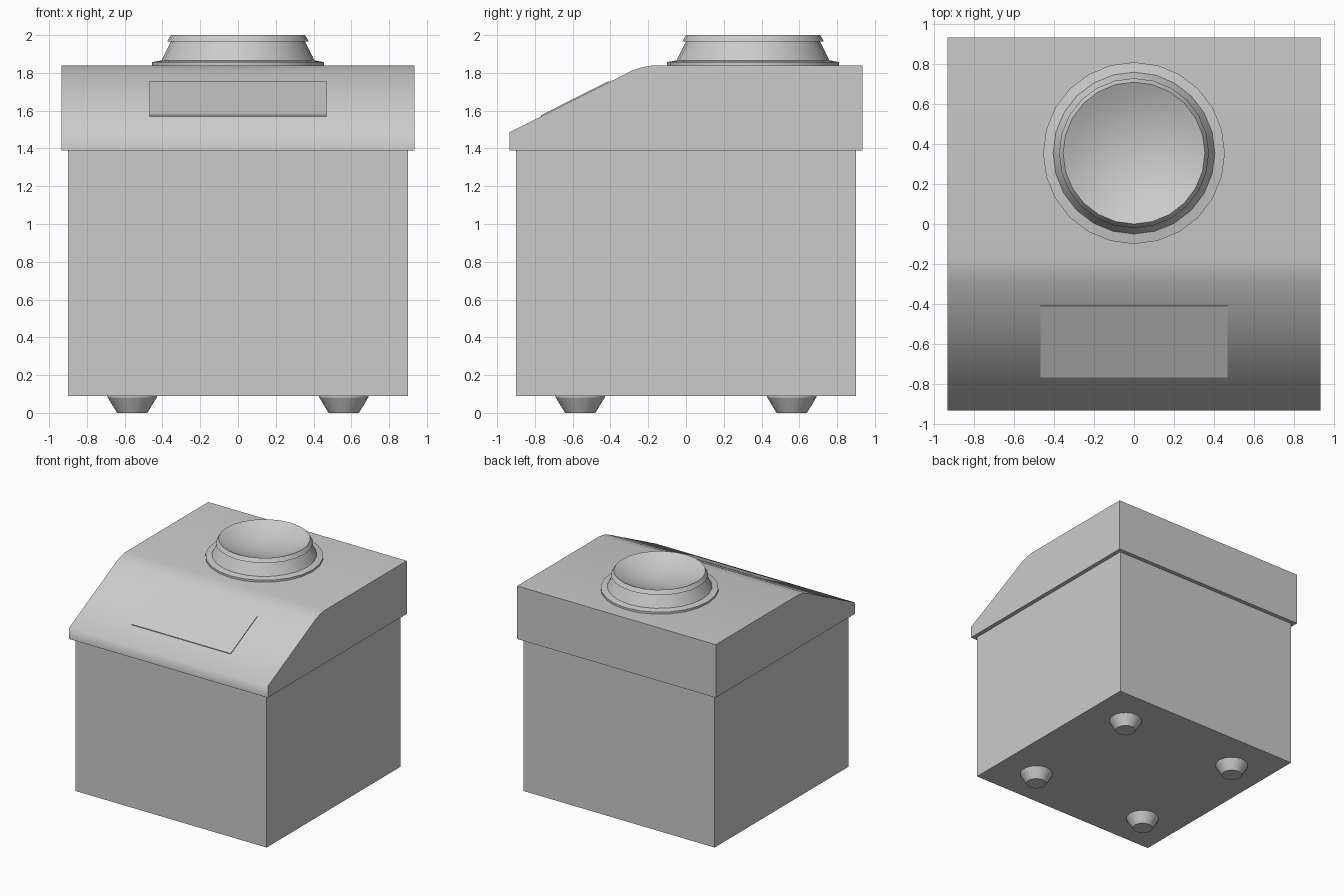
import bpy, bmesh, math

if "Cube" in bpy.data.objects:
    bpy.data.objects.remove(bpy.data.objects["Cube"])


def finish(name, bm, angle=30):
    bmesh.ops.recalc_face_normals(bm, faces=bm.faces)
    mesh = bpy.data.meshes.new(name)
    bm.to_mesh(mesh)
    bm.free()
    ob = bpy.data.objects.new(name, mesh)
    bpy.context.collection.objects.link(ob)
    bpy.ops.object.select_all(action='DESELECT')
    ob.select_set(True)
    bpy.context.view_layer.objects.active = ob
    bpy.ops.object.shade_smooth_by_angle(angle=math.radians(angle))
    return ob


def prism(name, profile, half_width, angle=30):
    """Extrude a (y, z) side profile symmetrically along x."""
    bm = bmesh.new()
    face = bm.faces.new([bm.verts.new((-half_width, y, z)) for y, z in profile])
    ext = bmesh.ops.extrude_face_region(bm, geom=[face])
    verts = [g for g in ext['geom'] if isinstance(g, bmesh.types.BMVert)]
    bmesh.ops.translate(bm, verts=verts, vec=(2 * half_width, 0, 0))
    return finish(name, bm, angle)


def lathe(name, profile, centre, sides):
    """Revolve an (r, z) profile about a vertical axis."""
    bm = bmesh.new()
    verts = [bm.verts.new((r, 0, z)) for r, z in profile]
    edges = [bm.edges.new(pair) for pair in zip(verts, verts[1:])]
    bmesh.ops.spin(bm, geom=verts + edges, cent=(0, 0, 0), axis=(0, 0, 1),
                   angle=math.tau, steps=sides, use_duplicate=False)
    bmesh.ops.remove_doubles(bm, verts=bm.verts, dist=0.0005)
    ob = finish(name, bm)
    ob.location = (*centre, 0)
    return ob


# Square body
prism("body", [(-0.9, 0.09), (0.9, 0.09), (0.9, 1.39), (-0.9, 1.39)], 0.9)

# Overhanging lid with a sloped, softly shaded front
prism("lid", [(-0.935, 1.388), (-0.935, 1.485), (-0.29, 1.81), (-0.235, 1.829),
              (-0.175, 1.84), (0.935, 1.84), (0.935, 1.388)], 0.935, 70)

# Thin panel lying on the slope
prism("front_panel", [(-0.765, 1.562), (-0.768, 1.576), (-0.41, 1.756),
                      (-0.405, 1.743)], 0.468)

# Round button: flange, tapered collar, lip and dished top
rim, depth = 0.355, 0.09
dish = [(rim * i / 8, 2.0 - depth * (1 - (i / 8) ** 2)) for i in range(7, -1, -1)]
lathe("button", [(0, 1.835), (0.455, 1.835), (0.455, 1.857), (0.405, 1.866),
                 (0.355, 1.965), (0.375, 1.966), (rim, 2.0)] + dish,
      (0, 0.355), 24)

# Four tapered feet
for sx, x in (("left", -0.56), ("right", 0.56)):
    for sy, y in (("front", -0.56), ("back", 0.56)):
        lathe(f"foot_{sy}_{sx}", [(0, 0), (0.08, 0), (0.085, 0.008),
                                  (0.13, 0.082), (0.13, 0.092), (0, 0.092)],
              (x, y), 20)
